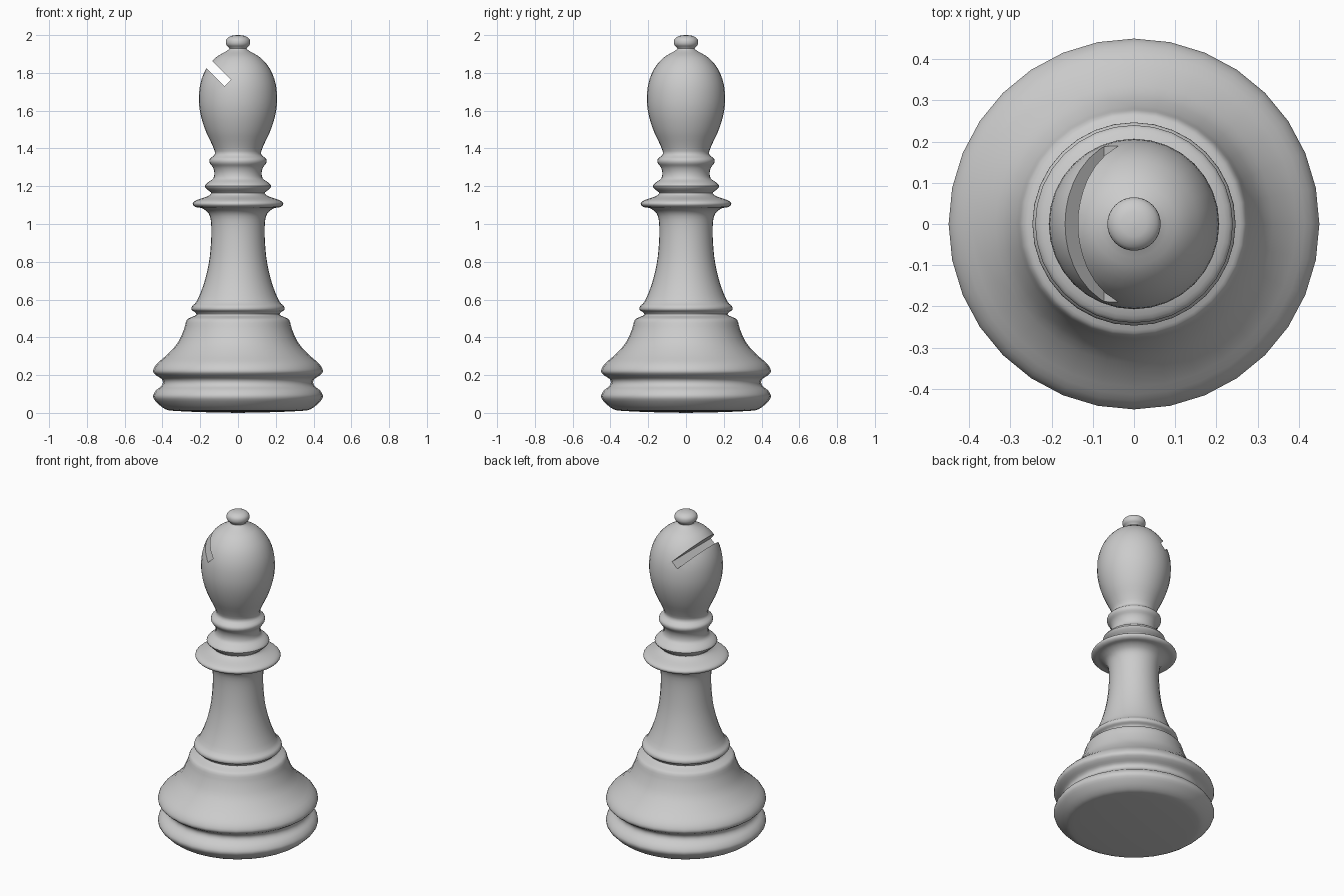
import bpy, bmesh
from math import pi, cos, sin
from mathutils import Vector, Matrix

if "Cube" in bpy.data.objects:
    bpy.data.objects.remove(bpy.data.objects["Cube"])

SIDES = 32


def smooth_profile(pts, steps=3):
    """Catmull-Rom curve through (radius, height) points."""
    p = [Vector(q) for q in pts]
    p = [2 * p[0] - p[1]] + p + [2 * p[-1] - p[-2]]
    out = []
    for a, b, c, d in zip(p, p[1:], p[2:], p[3:]):
        for i in range(steps):
            t = i / steps
            out.append(0.5 * (2 * b + (c - a) * t + (2 * a - 5 * b + 4 * c - d) * t * t
                              + (3 * b - a - 3 * c + d) * t ** 3))
    return out + [p[-2]]


def lathe(name, profile):
    """Closed solid of revolution with a pole at each end."""
    bm = bmesh.new()
    bottom = bm.verts.new((0, 0, 0))
    top = bm.verts.new((0, 0, 2))
    rings = [[bm.verts.new((r * cos(2 * pi * i / SIDES), r * sin(2 * pi * i / SIDES), z))
              for i in range(SIDES)] for r, z in profile]
    for i in range(SIDES):
        j = (i + 1) % SIDES
        bm.faces.new((bottom, rings[0][j], rings[0][i]))
        bm.faces.new((top, rings[-1][i], rings[-1][j]))
        for lo, hi in zip(rings, rings[1:]):
            bm.faces.new((lo[i], lo[j], hi[j], hi[i]))
    mesh = bpy.data.meshes.new(name)
    bm.to_mesh(mesh)
    bm.free()
    obj = bpy.data.objects.new(name, mesh)
    bpy.context.collection.objects.link(obj)
    return obj


# Foot, stem, collars, head and finial, from bottom to top
profile = [
    (0.20, 0.004), (0.34, 0.011), (0.385, 0.02), (0.425, 0.05), (0.45, 0.085),
    (0.435, 0.118), (0.408, 0.14), (0.398, 0.16), (0.405, 0.18), (0.435, 0.2),
    (0.45, 0.222), (0.43, 0.26), (0.375, 0.308), (0.32, 0.37), (0.287, 0.44),
    (0.272, 0.49), (0.25, 0.505), (0.222, 0.518), (0.226, 0.532), (0.245, 0.545),
    (0.243, 0.565), (0.218, 0.592), (0.182, 0.68), (0.155, 0.79), (0.143, 0.9),
    (0.142, 1.0), (0.155, 1.055), (0.19, 1.083), (0.225, 1.09), (0.24, 1.107),
    (0.222, 1.125), (0.165, 1.145), (0.141, 1.163), (0.16, 1.18), (0.176, 1.2),
    (0.16, 1.22), (0.132, 1.24), (0.125, 1.27), (0.133, 1.3), (0.15, 1.323),
    (0.149, 1.345), (0.122, 1.372), (0.137, 1.42), (0.17, 1.49), (0.196, 1.57),
    (0.207, 1.65), (0.2, 1.74), (0.17, 1.82), (0.12, 1.88), (0.065, 1.913),
    (0.046, 1.93), (0.063, 1.95), (0.062, 1.977), (0.04, 1.994), (0.012, 1.9995),
]
body = lathe("bishop_body", smooth_profile(profile))

# Slanted slot across the left of the head
depth_dir = Vector((-1, 0, 1)).normalized()
centre = Vector((-0.055, 0, 1.747)) + depth_dir * 0.15
bpy.ops.mesh.primitive_cube_add(size=1)
cutter = bpy.context.object
cutter.name = "slot_cutter"
cutter.hide_render = True
cutter.data.transform(Matrix.Translation(centre) @ Matrix.Rotation(pi / 4, 4, 'Y')
                      @ Matrix.Diagonal((0.3, 1.0, 0.05, 1)))

bpy.ops.object.select_all(action='DESELECT')
body.select_set(True)
bpy.context.view_layer.objects.active = body
cut = body.modifiers.new("slot", 'BOOLEAN')
cut.operation = 'DIFFERENCE'
cut.solver = 'EXACT'
cut.object = cutter
bpy.ops.object.modifier_apply(modifier=cut.name)
bpy.data.objects.remove(cutter)
bpy.ops.object.shade_smooth_by_angle(angle=0.7)
